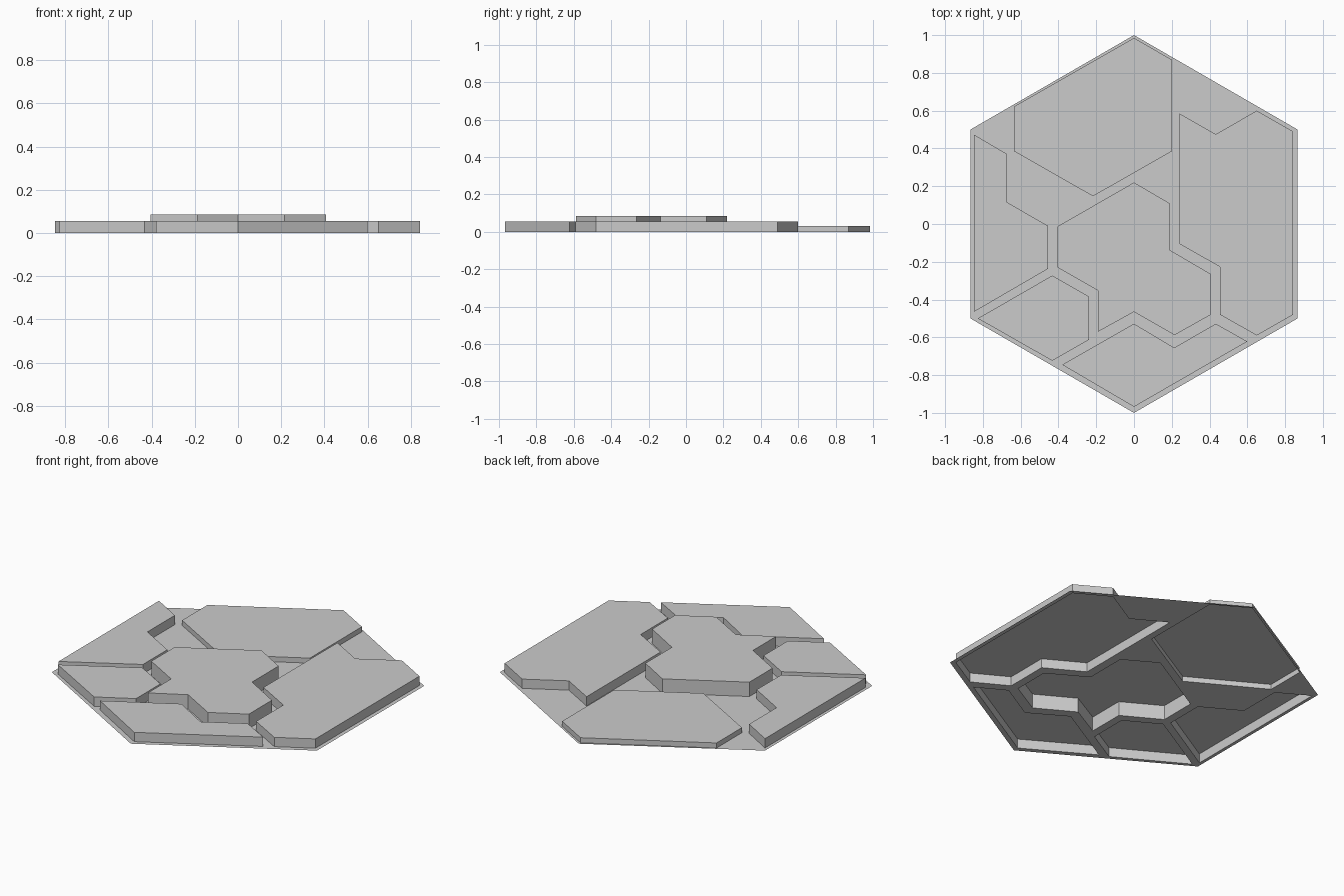
import bpy, bmesh
from math import cos, sin, radians

if "Cube" in bpy.data.objects:
    bpy.data.objects.remove(bpy.data.objects["Cube"])

# Outline (clockwise from above) and height of each raised stone plate
PLATES = {
    "back_plate": (0.03, [(0, .985), (.2, .87), (.2, .385), (-.217, .147),
                          (-.635, .385), (-.635, .622)]),
    "right_plate": (0.055, [(.24, .585), (.433, .475), (.65, .6), (.842, .49), (.842, -.48),
                            (.65, -.59), (.455, -.48), (.455, -.227), (.24, -.105)]),
    "centre_plate": (0.085, [(0, .22), (.188, .11), (.188, -.137), (.407, -.265), (.407, -.48),
                             (.215, -.588), (0, -.465), (-.19, -.57), (-.19, -.353),
                             (-.405, -.23), (-.405, -.013)]),
    "left_plate": (0.055, [(-.847, .473), (-.672, .37), (-.672, .115), (-.455, -.01),
                           (-.455, -.237), (-.847, -.465)]),
    "front_left_plate": (0.055, [(-.827, -.5), (-.433, -.273), (-.237, -.385),
                                 (-.237, -.612), (-.433, -.724)]),
    "front_plate": (0.055, [(0, -.528), (.213, -.655), (.433, -.528), (.6, -.622),
                            (0, -.968), (-.38, -.745)]),
}


def finish(name, bm):
    mesh = bpy.data.meshes.new(name)
    bm.to_mesh(mesh)
    bm.free()
    bpy.context.collection.objects.link(bpy.data.objects.new(name, mesh))


def ring(bm, outline, z=0.0):
    return [bm.verts.new((x, y, z)) for x, y in outline]


# Flat hexagonal ground sheet, open beneath every plate
bm = bmesh.new()
hexagon = [(cos(radians(90 - 60 * i)), sin(radians(90 - 60 * i))) for i in range(6)]
for outline in [hexagon] + [o for _, o in PLATES.values()]:
    vs = ring(bm, outline)
    for a, b in zip(vs, vs[1:] + vs[:1]):
        bm.edges.new((a, b))
bmesh.ops.triangle_fill(bm, edges=bm.edges[:], use_beauty=True, use_dissolve=False,
                        normal=(0, 0, 1))
bm.normal_update()
for f in bm.faces:
    if f.normal.z < 0:
        f.normal_flip()
flat = [e for e in bm.edges if len(e.link_faces) == 2]
bmesh.ops.join_triangles(bm, faces=bm.faces[:], angle_face_threshold=0.1,
                         angle_shape_threshold=0.7)
finish("ground_hexagon", bm)

# Raised plates: vertical walls and a flat top, hollow underneath
for name, (height, outline) in PLATES.items():
    bm = bmesh.new()
    outline = outline[::-1]
    low, high = ring(bm, outline), ring(bm, outline, height)
    bm.faces.new(high)
    for i in range(len(low)):
        j = (i + 1) % len(low)
        bm.faces.new((low[i], low[j], high[j], high[i]))
    finish(name, bm)
